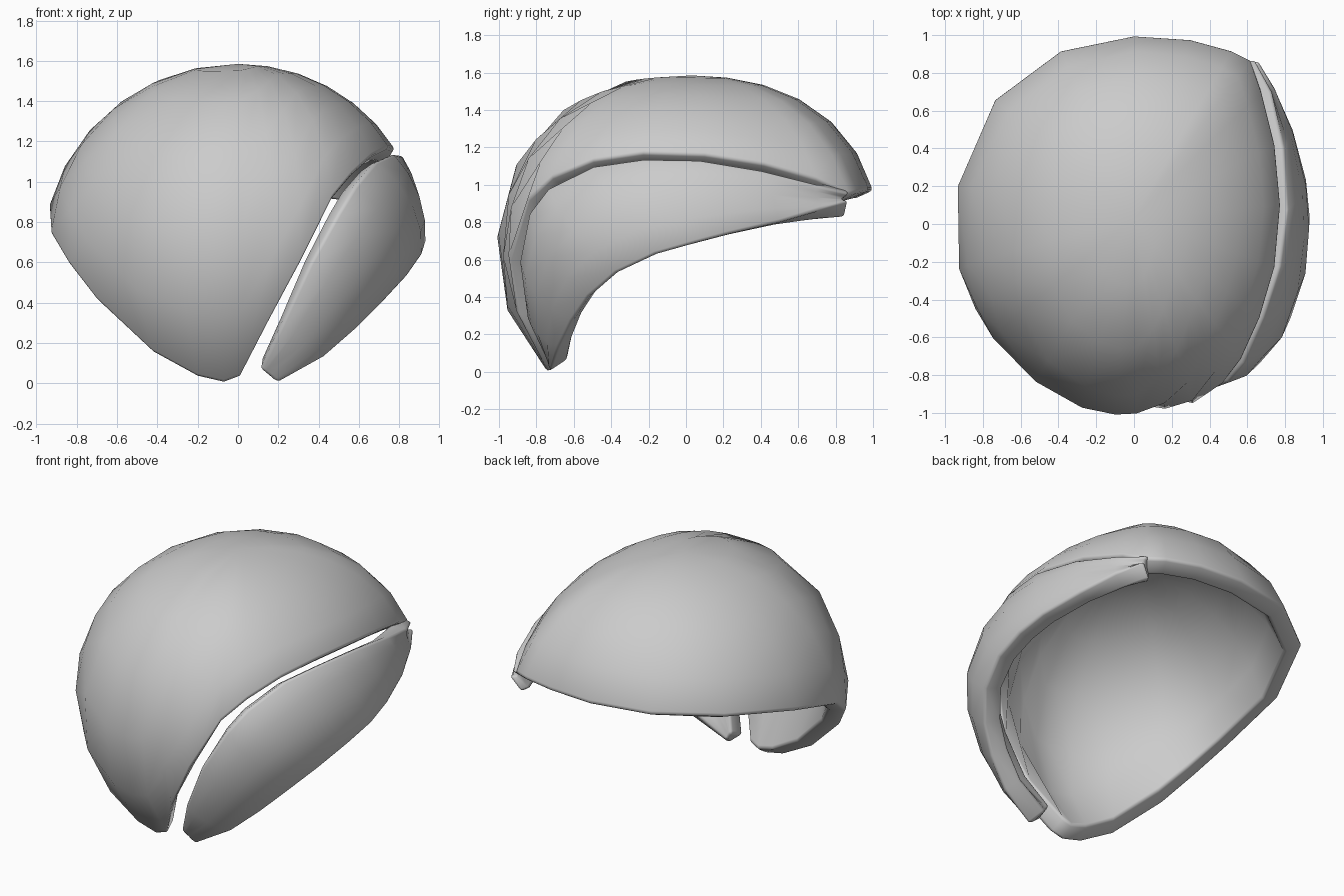
import bpy
import bmesh
from mathutils import Vector

cube = bpy.data.objects.get("Cube")
if cube:
    bpy.data.objects.remove(cube, do_unlink=True)

# Rounded body from which both shell pieces are taken
CENTRE = Vector((0, 0, 0.68))
RADII = (0.95, 1.0, 0.905)
THICKNESS = 0.115

grey = bpy.data.materials.new("light_grey")
grey.use_nodes = True
grey.diffuse_color = (0.6, 0.6, 0.6, 1)
grey.node_tree.nodes["Principled BSDF"].inputs["Base Color"].default_value = grey.diffuse_color


def reach(d):
    """Radius along a direction: fuller at the back and left, flatter front right."""
    x, y, z = (abs(a) / r for a, r in zip(d, RADII))
    power = 2.25 + 0.15 * d.x + 0.1 * d.y
    return ((x * x + z * z) ** (power / 2) + y ** power) ** (-1 / power)


def polar(point):
    """Direction of a point and its distance relative to the rounded body."""
    v = Vector(point) - CENTRE
    d = v.normalized()
    return d, v.length / reach(d)


def arc(start, end, steps):
    """Points over the rounded surface, fitted to both ends."""
    (d0, k0), (d1, k1) = polar(start), polar(end)
    pts = []
    for i in range(steps + 1):
        t = i / steps
        d = d0.slerp(d1, t)
        k = 1 + (k0 - 1) * (1 - t) ** 2 + (k1 - 1) * t ** 2
        pts.append(CENTRE + d * reach(d) * k)
    return pts


def make_shell(name, columns, closed):
    """Skin neighbouring columns of points, then thicken inward."""
    bm = bmesh.new()
    cols = [[bm.verts.new(p) for p in col] for col in columns]
    pairs = list(zip(cols, cols[1:]))
    if closed:
        pairs.append((cols[-1], cols[0]))
    for a, b in pairs:
        for i in range(len(a) - 1):
            bm.faces.new((a[i], a[i + 1], b[i + 1], b[i]))
    bmesh.ops.remove_doubles(bm, verts=bm.verts, dist=0.0005)
    bm.normal_update()
    for f in bm.faces:
        if f.normal.dot(f.calc_center_median() - CENTRE) < 0:
            f.normal_flip()
    mesh = bpy.data.meshes.new(name)
    bm.to_mesh(mesh)
    bm.free()
    mesh.materials.append(grey)
    obj = bpy.data.objects.new(name, mesh)
    bpy.context.collection.objects.link(obj)
    solid = obj.modifiers.new("thickness", "SOLIDIFY")
    solid.thickness = THICKNESS
    solid.offset = -1
    bevel = obj.modifiers.new("soft_rim", "BEVEL")
    bevel.width = 0.018
    bevel.segments = 2
    bevel.limit_method = "ANGLE"
    bevel.angle_limit = 0.9
    bpy.ops.object.select_all(action="DESELECT")
    obj.select_set(True)
    bpy.context.view_layer.objects.active = obj
    bpy.ops.object.shade_smooth_by_angle(angle=0.8)
    return obj


# Main shell: fan from the crown to the open rim and the crack
crown = (0, 0.03, 1.585)
open_rim = [(-0.07, -0.74, 0), (-0.2, -0.73, 0.03), (-0.42, -0.7, 0.15),
            (-0.7, -0.58, 0.41), (-0.84, -0.45, 0.59), (-0.93, -0.24, 0.74),
            (-0.94, 0.2, 0.87), (-0.74, 0.66, 0.95), (-0.39, 0.92, 0.97),
            (0, 1, 0.97), (0.3, 0.98, 0.97), (0.52, 0.92, 0.96), (0.62, 0.87, 0.95)]
crack = [(0.68, 0.7, 1.03), (0.75, 0.42, 1.11), (0.78, 0.1, 1.16),
         (0.75, -0.23, 1.17), (0.67, -0.5, 1.13), (0.57, -0.72, 1.04),
         (0.47, -0.85, 0.92), (0.31, -0.95, 0.6), (0.15, -0.9, 0.3),
         (0.01, -0.75, 0.03)]
make_shell("main_shell", [arc(crown, p, 6) for p in open_rim + crack], True)

# Side fragment: strip between the crack and the lower rim
upper_edge = [(0.11, -0.74, 0.07), (0.22, -0.85, 0.3), (0.36, -0.89, 0.6),
              (0.5, -0.84, 0.85), (0.58, -0.74, 0.98), (0.68, -0.5, 1.1),
              (0.77, -0.23, 1.14), (0.81, 0.07, 1.135), (0.79, 0.4, 1.08),
              (0.73, 0.7, 1.0), (0.64, 0.88, 0.95)]
lower_edge = [(0.2, -0.73, 0), (0.43, -0.68, 0.13), (0.59, -0.61, 0.27),
              (0.72, -0.52, 0.4), (0.84, -0.37, 0.53), (0.91, -0.16, 0.63),
              (0.93, 0.05, 0.69), (0.91, 0.24, 0.74), (0.84, 0.5, 0.8),
              (0.75, 0.72, 0.87), (0.66, 0.87, 0.92)]
make_shell("side_fragment", [arc(a, b, 4) for a, b in zip(upper_edge, lower_edge)], False)
